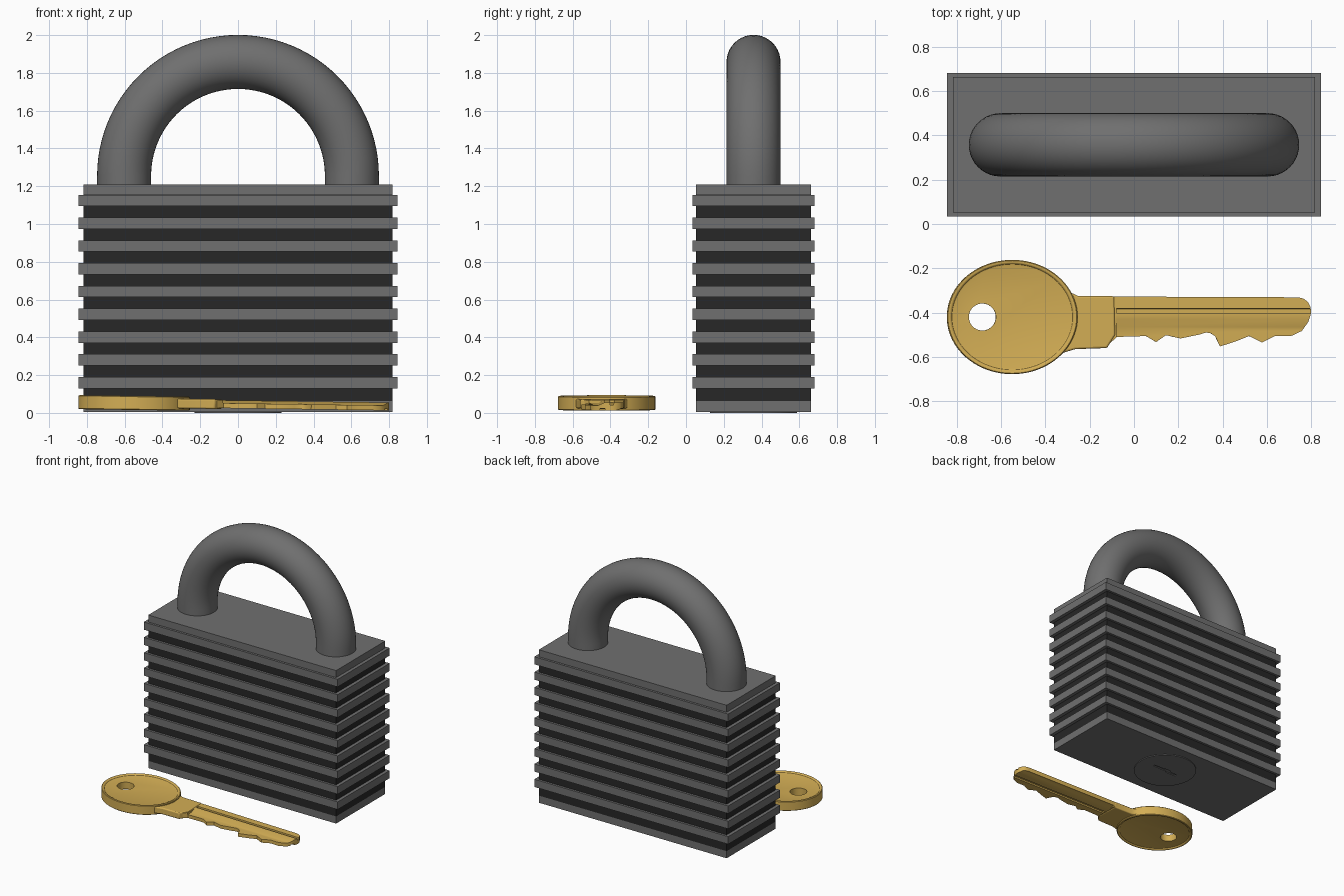
import bpy, bmesh
from math import cos, sin, pi, radians
from mathutils import Matrix

if "Cube" in bpy.data.objects:
    bpy.data.objects.remove(bpy.data.objects["Cube"])


def material(name, rgb):
    m = bpy.data.materials.new(name)
    m.diffuse_color = (*rgb, 1)
    m.use_nodes = True
    m.node_tree.nodes["Principled BSDF"].inputs["Base Color"].default_value = m.diffuse_color
    return m


steel = material("steel", (0.16, 0.16, 0.16))
dark = material("dark_steel", (0.02, 0.02, 0.02))
brass = material("brass", (0.65, 0.42, 0.09))


def finish(name, bm, mat=None):
    bmesh.ops.recalc_face_normals(bm, faces=bm.faces)
    me = bpy.data.meshes.new(name)
    bm.to_mesh(me)
    bm.free()
    ob = bpy.data.objects.new(name, me)
    bpy.context.collection.objects.link(ob)
    if mat:
        me.materials.append(mat)
    return ob


def select(ob):
    bpy.ops.object.select_all(action='DESELECT')
    ob.select_set(True)
    bpy.context.view_layer.objects.active = ob


def smooth(ob, deg=35):
    select(ob)
    bpy.ops.object.shade_smooth_by_angle(angle=radians(deg))


def box(name, x, y, z, mat):
    bm = bmesh.new()
    bmesh.ops.create_cube(bm, size=1)
    for v in bm.verts:
        v.co = [lo + (c + 0.5) * (hi - lo) for c, (lo, hi) in zip(v.co, (x, y, z))]
    return finish(name, bm, mat)


def prism(name, pts, lo, hi, axis='z', mat=None):
    """Extrude an outline: (x, y) along z, or (y, z) along x."""
    bm = bmesh.new()
    place = (lambda p, t: (*p, t)) if axis == 'z' else (lambda p, t: (t, *p))
    a = [bm.verts.new(place(p, lo)) for p in pts]
    b = [bm.verts.new(place(p, hi)) for p in pts]
    bm.faces.new(a)
    bm.faces.new(b[::-1])
    for i in range(len(pts)):
        j = (i + 1) % len(pts)
        bm.faces.new((a[i], a[j], b[j], b[i]))
    return finish(name, bm, mat)


def loft(name, rings, mat):
    """Skin a list of equal-size rings and cap both ends."""
    bm = bmesh.new()
    rows = [[bm.verts.new(p) for p in r] for r in rings]
    n = len(rows[0])
    for r, s in zip(rows, rows[1:]):
        for i in range(n):
            bm.faces.new((r[i], r[(i + 1) % n], s[(i + 1) % n], s[i]))
    bm.faces.new(rows[0])
    bm.faces.new(rows[-1])
    return finish(name, bm, mat)


def cut(ob, cutter):
    m = ob.modifiers.new("cut", 'BOOLEAN')
    m.operation = 'DIFFERENCE'
    m.solver = 'EXACT'
    m.object = cutter
    select(ob)
    bpy.ops.object.modifier_apply(modifier=m.name)
    bpy.data.objects.remove(cutter)


def bevel(ob, width, segments=2):
    m = ob.modifiers.new("bevel", 'BEVEL')
    m.width, m.segments = width, segments
    m.limit_method, m.angle_limit = 'ANGLE', radians(50)


def circle(cx, cy, rx, ry, n):
    return [(cx + rx * cos(2 * pi * i / n), cy + ry * sin(2 * pi * i / n)) for i in range(n)]


# Lock body: dark core, base, lid and nine wider plates
CX, CY = (-0.818, 0.818), (0.052, 0.663)
MID = 0.3575
base = box("base_plate", CX, CY, (0.006, 0.062), steel)
box("body_core", CX, CY, (0.062, 1.155), dark)
box("top_plate", CX, CY, (1.155, 1.21), steel)
for i in range(9):
    z = 0.13 + i * 0.1206
    box(f"body_plate_{i + 1}", (-0.844, 0.844), (0.034, 0.681), (z, z + 0.06), steel)

# Lock cylinder face with a zigzag keyhole
lock = prism("lock_cylinder", circle(0, MID, 0.23, 0.23, 64), 0, 0.03, mat=steel)
slot = [(-0.11, -0.016), (-0.02, -0.016), (-0.01, -0.004), (0.11, -0.004),
        (0.11, 0.012), (0.03, 0.012), (0.02, 0.018), (-0.04, 0.018), (-0.05, 0.004), (-0.11, 0.004)]
cut(lock, prism("slot_cutter", [(x, MID + y) for x, y in slot], -0.02, 0.025))
smooth(lock)

# Shackle: round bar with short legs and a half-circle arch
R, r, ZC = 0.603, 0.143, 1.255
path = [(0, 1.15)] + [(pi * i / 48, ZC) for i in range(49)] + [(pi, 1.15)]
rings = []
for a, zc in path:
    rings.append([((R + r * cos(t)) * cos(a), MID + r * sin(t), zc + (R + r * cos(t)) * sin(a))
                  for t in (2 * pi * k / 40 for k in range(40))])
smooth(loft("shackle", rings, steel))

# Key bow: oval disc with a raised rim on both sides and a ring hole
half = [(0.90, 0.027), (0.925, 0.029), (0.94, 0.035), (0.955, 0.037), (0.985, 0.037), (1.0, 0.033)]
profile = half + [(s, -z) for s, z in half[::-1]]
bow = loft("key_bow", [[(x, y, z) for x, y in circle(-0.55, -0.42, 0.295 * s, 0.258 * s, 80)]
                       for s, z in profile], brass)
cut(bow, prism("hole_cutter", circle(-0.685, -0.42, 0.061, 0.061, 40), -0.1, 0.1))

# Key neck
neck = prism("key_neck", [(-0.42, -0.25), (-0.33, -0.262), (-0.285, -0.31), (-0.253, -0.325),
                          (-0.09, -0.326), (-0.085, -0.50), (-0.122, -0.56), (-0.266, -0.565),
                          (-0.325, -0.583), (-0.42, -0.59)], -0.0255, 0.0255, mat=brass)
bevel(neck, 0.008, 3)

# Key blade with cut teeth
blade = prism("key_blade", [
    (-0.2, -0.327), (0.74, -0.331), (0.765, -0.337), (0.785, -0.352), (0.797, -0.375), (0.80, -0.40),
    (0.787, -0.442), (0.758, -0.483), (0.709, -0.506), (0.637, -0.506), (0.578, -0.535), (0.519, -0.506),
    (0.465, -0.528), (0.388, -0.553), (0.366, -0.506), (0.345, -0.493), (0.325, -0.49), (0.30, -0.498),
    (0.21, -0.517), (0.144, -0.502), (0.10, -0.533), (0.054, -0.506), (-0.077, -0.51),
    (-0.122, -0.55), (-0.2, -0.55)], -0.021, 0.021, mat=brass)
# Long grooves on both faces and a thinned cutting side
for pts in ([(-0.38, 0.05), (-0.383, 0.008), (-0.402, 0.008), (-0.405, 0.05)],
            [(-0.43, 0.05), (-0.43, 0.0212), (-0.465, 0.006), (-0.60, 0.004), (-0.60, 0.05)],
            [(-0.425, -0.05), (-0.43, -0.010), (-0.455, -0.010), (-0.46, -0.05)],
            [(-0.32, -0.05), (-0.32, -0.012), (-0.345, -0.012), (-0.37, -0.0212), (-0.37, -0.05)]):
    cut(blade, prism("groove_cutter", pts, -0.08, 0.9, axis='x'))

# Rest the key on the ground with a slight tilt
tilt = Matrix.Translation((0, 0, 0.045)) @ Matrix.Rotation(radians(0.8), 4, 'Y')
for part in (bow, neck, blade):
    part.data.transform(tilt)
    smooth(part)
